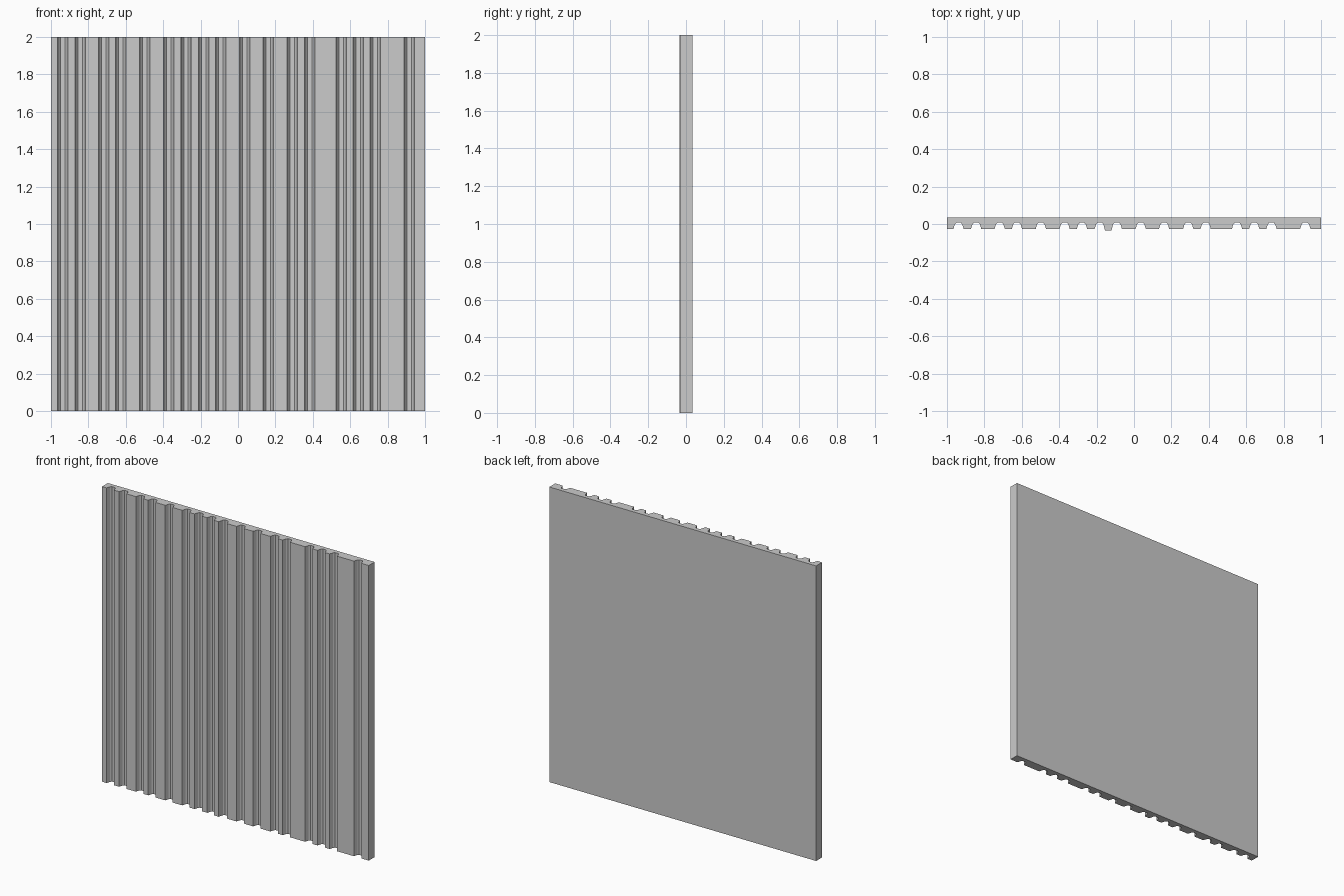
import bpy, bmesh

if "Cube" in bpy.data.objects:
    bpy.data.objects.remove(bpy.data.objects["Cube"])

# Groove centres along the width of the panel
GROOVES = [-0.938, -0.844, -0.718, -0.626, -0.498, -0.371, -0.278, -0.183, -0.092,
           0.036, 0.161, 0.290, 0.383, 0.551, 0.643, 0.735, 0.916]
BACK, FRONT, PROUD = 0.035, -0.028, -0.035
HEIGHT = 2.0

# Half of a groove section: offset from centre and depth (None = board face)
HALF = [(-0.028, None), (-0.020, -0.002), (-0.012, 0.007)]


def board_front(i):
    # One board stands slightly proud of the others
    return PROUD if i == 8 else FRONT


# Plan outline of the ribbed panel
outline = [(-1.0, BACK), (-1.0, FRONT)]
for i, c in enumerate(GROOVES):
    for dx, y in HALF:
        outline.append((c + dx, board_front(i) if y is None else y))
    for dx, y in reversed(HALF):
        outline.append((c - dx, board_front(i + 1) if y is None else y))
outline += [(1.0, FRONT), (1.0, BACK)]

# Extrude the outline upward
bm = bmesh.new()
face = bm.faces.new([bm.verts.new((x, y, 0)) for x, y in outline])
ext = bmesh.ops.extrude_face_region(bm, geom=[face], use_keep_orig=True)
top = [v for v in ext["geom"] if isinstance(v, bmesh.types.BMVert)]
bmesh.ops.translate(bm, verts=top, vec=(0, 0, HEIGHT))
bmesh.ops.recalc_face_normals(bm, faces=bm.faces)

mesh = bpy.data.meshes.new("ribbed_panel")
bm.to_mesh(mesh)
bm.free()
panel = bpy.data.objects.new("ribbed_panel", mesh)
bpy.context.collection.objects.link(panel)
